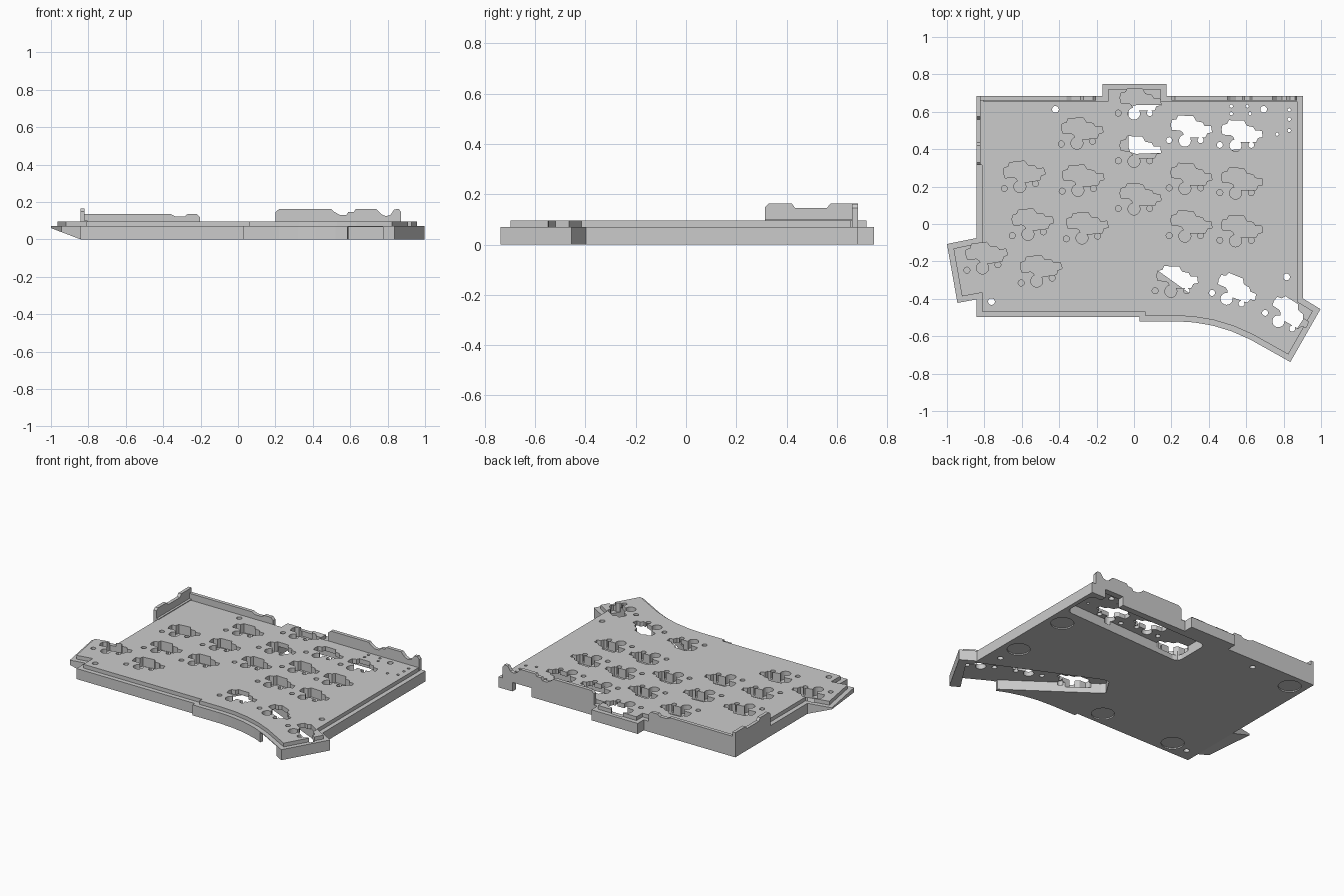
import bpy, bmesh
from math import radians, sin, cos, pi
from mathutils import Vector, Matrix

cube = bpy.data.objects.get("Cube")
if cube:
    bpy.data.objects.remove(cube, do_unlink=True)

grey = bpy.data.materials.new("plain_grey")
grey.use_nodes = True
grey.diffuse_color = (0.6, 0.6, 0.6, 1)
grey.node_tree.nodes["Principled BSDF"].inputs["Base Color"].default_value = (0.6, 0.6, 0.6, 1)


def add_prism(bm, pts, z0, z1):
    """Extrude a flat outline from z0 to z1; returns the bottom vertices."""
    low = [bm.verts.new((x, y, z0)) for x, y in pts]
    high = [bm.verts.new((x, y, z1)) for x, y in pts]
    bm.faces.new(low)
    bm.faces.new(high)
    for i in range(len(pts)):
        j = (i + 1) % len(pts)
        bm.faces.new((low[i], low[j], high[j], high[i]))
    return low


def make_object(name, bm):
    bmesh.ops.recalc_face_normals(bm, faces=bm.faces)
    mesh = bpy.data.meshes.new(name)
    bm.to_mesh(mesh)
    bm.free()
    mesh.materials.append(grey)
    ob = bpy.data.objects.new(name, mesh)
    bpy.context.collection.objects.link(ob)
    return ob


def prisms(name, outlines, z0, z1):
    bm = bmesh.new()
    for pts in outlines:
        add_prism(bm, pts, z0, z1)
    return make_object(name, bm)


def circle(x, y, r, n=24):
    return [(x + r * cos(2 * pi * i / n), y + r * sin(2 * pi * i / n)) for i in range(n)]


def inset(pts, d):
    """Move every edge of a counter-clockwise outline inwards by d."""
    out = []
    for i, p in enumerate(pts):
        p = Vector(p)
        a = (p - Vector(pts[i - 1])).normalized()
        b = (Vector(pts[(i + 1) % len(pts)]) - p).normalized()
        na, nb = Vector((-a.y, a.x)), Vector((-b.y, b.x))
        out.append(tuple(p + (na + nb) * d / (1 + na.dot(nb))))
    return out


def cut(ob, cutters):
    bpy.context.view_layer.objects.active = ob
    for c in cutters:
        mod = ob.modifiers.new(c.name, 'BOOLEAN')
        mod.operation = 'DIFFERENCE'
        mod.solver = 'EXACT'
        mod.object = c
        bpy.ops.object.modifier_apply(modifier=mod.name)


# Case outline with the curved front edge, angled thumb block and back tab
main = [(-.842, -.497), (.03, -.497), (.03, -.52), (.22, -.52), (.32, -.526), (.42, -.543),
        (.52, -.573), (.62, -.617), (.836, -.738), (.997, -.455), (.903, -.398),
        (.903, .684), (.174, .684), (.174, .748), (-.168, .748), (-.168, .684), (-.842, .684)]
side = [(-.842, -.075), (-1, -.107), (-.944, -.422), (-.842, -.403)]

case_body = prisms("case_body", [main], 0, .07)
switch_plate = prisms("switch_plate", [inset(main + side, .03)], .07, .095)

# Side tab with a sloping underside
bm = bmesh.new()
for v in add_prism(bm, side, 0, .07):
    v.co.z = .06 * (-.842 - v.co.x) / .158
side_tab = make_object("side_tab", bm)

# Switch positions: x, y, tilt in degrees
switches = [(0, .59, 0), (0, .335, 0), (0, .08, 0),
            (-.305, .432, 5), (-.30, .18, 5), (-.278, -.075, 5),
            (-.61, .20, 9), (-.567, -.055, 7), (-.81, -.235, 10), (-.52, -.305, 9),
            (.272, .445, 0), (.272, .19, 0), (.272, -.065, 0),
            (.543, .42, 0), (.543, .165, 0), (.543, -.09, 0),
            (.197, -.36, 0), (.495, -.40, -20), (.772, -.52, -30)]
socket = [(-.075, .085), (-.07, .11), (-.045, .115), (-.035, .135), (.045, .132), (.06, .105),
          (.095, .098), (.105, .08), (.14, .078), (.145, .045), (.12, .04), (.11, .018),
          (.0, .018), (-.012, .045), (-.025, .055), (-.07, .058)]

pockets, posts, pins = [], [], []
for x, y, tilt in switches:
    m = Matrix.Rotation(radians(tilt), 2)

    def place(p):
        q = m @ Vector(p)
        return (x + q.x, y + q.y)
    pockets.append([place(p) for p in socket])
    posts.append(circle(x, y, .032))
    for s in (-1, 1):
        pins.append(circle(*place((s * .084, .003)), .016, 16))

# Small wire holes near the back right corner
for x, y in [(.83, .61), (.83, .56), (.83, .50), (.765, .48),
             (.52, .63), (.605, .63), (.52, .59), (.62, .59)]:
    pins.append(circle(x, y, .009, 12))

socket_cutter = prisms("socket_cutter", pockets, .035, .2)
post_cutter = prisms("post_cutter", posts, .04, .2)
pin_cutter = prisms("pin_cutter", pins, .045, .2)
screw_cutter = prisms("screw_cutter", [circle(x, y, .018) for x, y in
                      [(-.42, .613), (.693, .613), (.816, -.283), (-.762, -.415)]], -.1, .2)

# Underside: rounded back channel, diagonal thumb channel, feet and a back opening
back_channel = prisms("back_channel", [[(-.03, .41), (-.02, .385), (.01, .375), (.84, .41),
                      (.865, .42), (.875, .445), (.875, .61), (.865, .635), (.84, .645),
                      (.01, .635), (-.02, .625), (-.03, .60)]], -.1, .065)
thumb_channel = prisms("thumb_channel", [[(.06, -.19), (.08, -.215), (.59, -.58), (.57, -.66),
                       (.74, -.76), (.93, -.47), (.88, -.41), (.17, -.08), (.13, -.08)]], -.1, .065)
foot_cutter = prisms("foot_cutter", [circle(x, y, .07, 32) for x, y in
                     [(.8, .28), (.8, -.13), (-.09, -.40), (-.64, -.40), (-.74, .58)]], -.1, .008)
cable_cutter = prisms("cable_cutter", [[(.66, .6), (.80, .6), (.80, .8), (.66, .8)]], -.1, .06)

top_cutters = [socket_cutter, post_cutter, pin_cutter, screw_cutter]
under_cutters = [back_channel, thumb_channel, foot_cutter, cable_cutter]
cut(case_body, top_cutters + under_cutters)
cut(switch_plate, top_cutters)
cut(side_tab, top_cutters[:3])
for c in top_cutters + under_cutters:
    bpy.data.objects.remove(c, do_unlink=True)

# Upright walls: profile of (distance along wall, height) given a thickness
def wall(name, profile, near, far, along_x):
    bm = bmesh.new()
    add_prism(bm, profile, near, far)
    for v in bm.verts:
        a, h, t = v.co
        v.co = (a, t, h) if along_x else (t, a, h)
    return make_object(name, bm)


wall("back_wall_left", [(-.842, .069), (-.842, .135), (-.36, .135), (-.335, .122), (-.285, .122),
                        (-.27, .135), (-.22, .135), (-.203, .118), (-.203, .069)], .66, .684, True)
wall("back_wall_right", [(.2, .069), (.2, .145), (.22, .162), (.5, .162), (.515, .147), (.545, .13),
                         (.58, .13), (.59, .147), (.62, .147), (.63, .162), (.74, .162), (.765, .135),
                         (.79, .124), (.815, .13), (.835, .16), (.86, .162), (.872, .145),
                         (.872, .069)], .66, .684, True)
wall("side_wall", [(.315, .069), (.315, .15), (.33, .164), (.42, .164), (.435, .145), (.56, .145),
                   (.575, .164), (.684, .164), (.684, .069)], -.842, -.82, False)
wall("side_wall_foot", [(.315, .07), (.315, .1), (.66, .1), (.66, .07)], -.82, -.805, False)

for ob in bpy.context.collection.objects:
    if ob.type == 'MESH' and ob.data.materials and ob.data.materials[0] == grey:
        for p in ob.data.polygons:
            p.use_smooth = False
